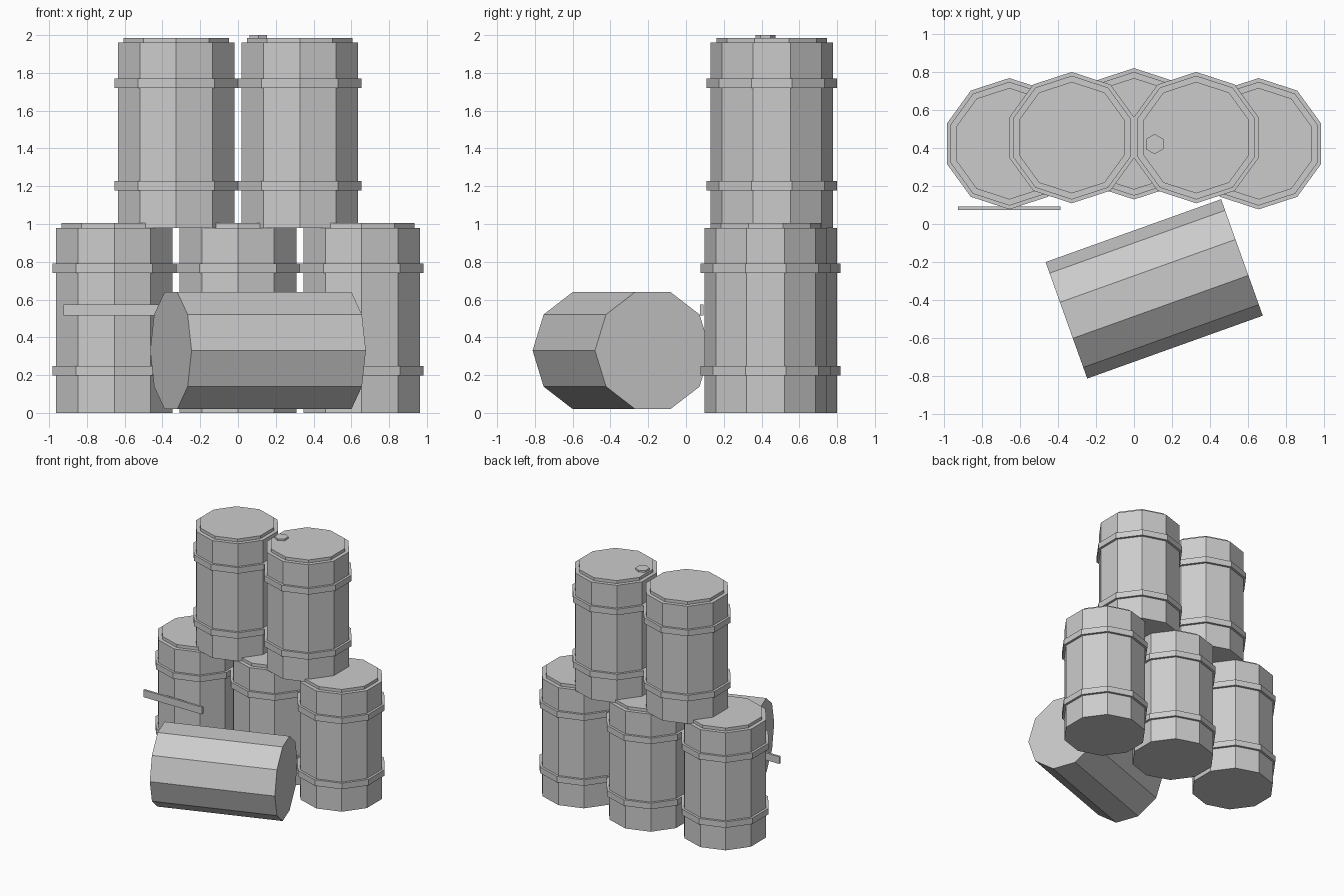
import bpy, math

if "Cube" in bpy.data.objects:
    bpy.data.objects.remove(bpy.data.objects["Cube"])

grey = bpy.data.materials.new("plain grey")
grey.diffuse_color = (0.6, 0.6, 0.6, 1)
grey.use_nodes = True
grey.node_tree.nodes["Principled BSDF"].inputs["Base Color"].default_value = grey.diffuse_color


def finish(obj, name):
    obj.name = name
    obj.data.name = name
    obj.data.materials.append(grey)
    return obj


def prism(name, sides, radius, height, loc, rot=(0, 0, 0)):
    bpy.ops.mesh.primitive_cylinder_add(vertices=sides, radius=radius, depth=height,
                                        location=loc, rotation=rot)
    return finish(bpy.context.object, name)


def barrel(name, x, y, z):
    # ten-sided body, two raised hoops and a smaller lid
    prism(name + "_body", 10, 0.325, 0.98, (x, y, z + 0.49))
    for label, h in (("lower", 0.222), ("upper", 0.765)):
        prism(f"{name}_{label}_hoop", 10, 0.345, 0.05, (x, y, z + h))
    prism(name + "_lid", 10, 0.293, 0.025, (x, y, z + 0.9925))


# Bottom row of three, top row of two
barrel("left_barrel", -0.655, 0.422, 0)
barrel("middle_barrel", 0, 0.474, 0)
barrel("right_barrel", 0.655, 0.422, 0)
barrel("top_left_barrel", -0.327, 0.454, 0.98)
barrel("top_right_barrel", 0.327, 0.454, 0.98)

# Filler cap on a top lid
prism("filler_cap", 6, 0.053, 0.015, (0.108, 0.42, 1.9925))

# Plain barrel lying on its side in front
prism("fallen_barrel", 10, 0.325, 0.98, (0.106, -0.341, 0.33),
      (0, math.pi / 2, math.radians(19.7)))

# Thin plank against the left barrel
bpy.ops.mesh.primitive_cube_add(size=1, location=(-0.655, 0.083, 0.545))
plank = finish(bpy.context.object, "plank")
plank.scale = (0.54, 0.018, 0.06)
